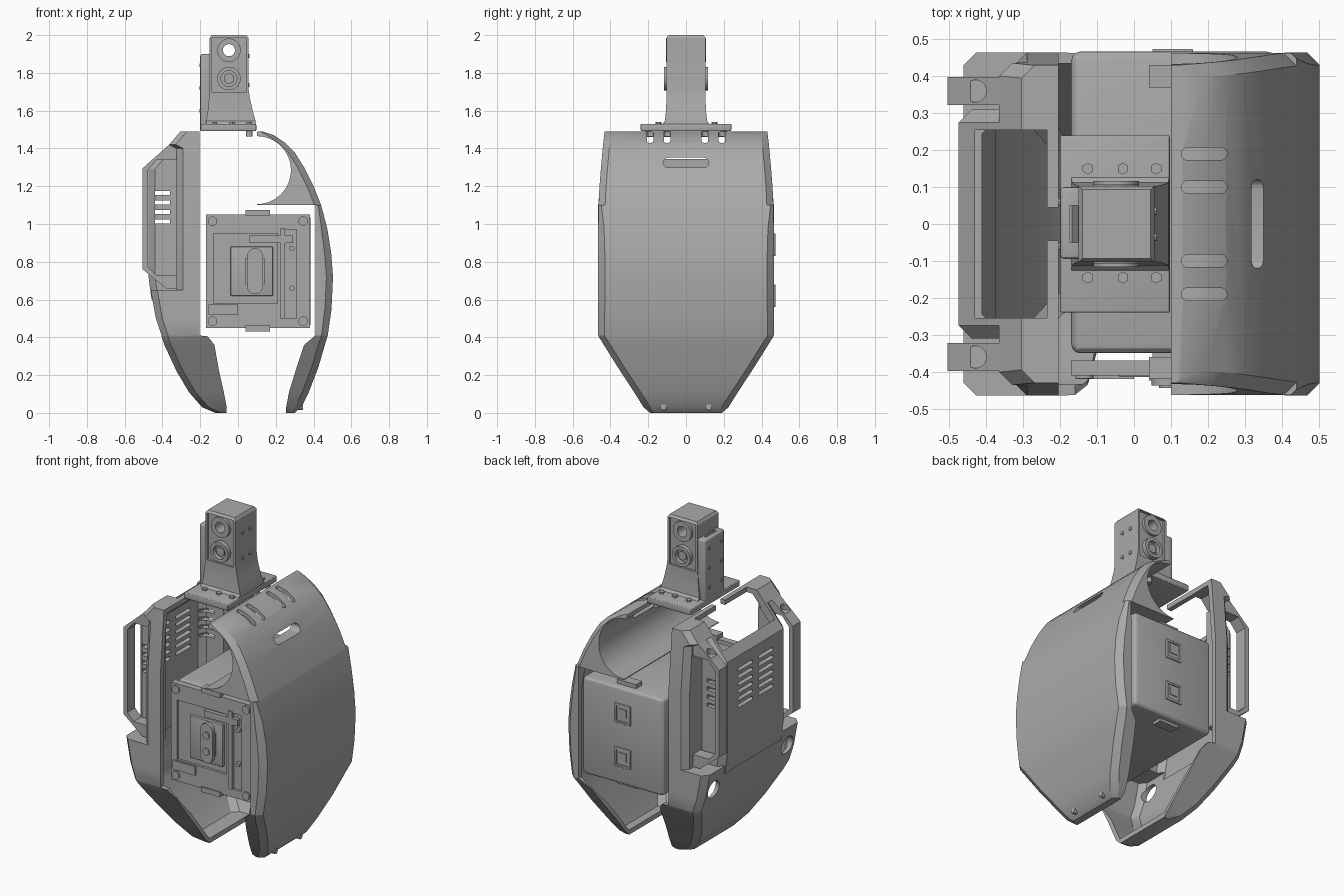
import bpy, bmesh, math
from mathutils import Matrix

if "Cube" in bpy.data.objects:
    bpy.data.objects.remove(bpy.data.objects["Cube"])

grey = bpy.data.materials.new("plain grey")
grey.use_nodes = True
COLOR = (0.4, 0.4, 0.4, 1)
grey.diffuse_color = COLOR
grey.node_tree.nodes["Principled BSDF"].inputs["Base Color"].default_value = COLOR


def make(name, bm, bevel=0.0):
    bmesh.ops.recalc_face_normals(bm, faces=bm.faces)
    if bevel:
        bmesh.ops.bevel(bm, geom=bm.edges[:], offset=bevel, segments=3,
                        profile=0.5, affect='EDGES', clamp_overlap=True)
    me = bpy.data.meshes.new(name)
    bm.to_mesh(me)
    bm.free()
    ob = bpy.data.objects.new(name, me)
    bpy.context.collection.objects.link(ob)
    me.materials.append(grey)
    return ob


def box(name, x, y, z, bevel=0.0):
    bm = bmesh.new()
    size = [b - a for a, b in (x, y, z)]
    mid = [(a + b) / 2 for a, b in (x, y, z)]
    bmesh.ops.create_cube(bm, size=1, matrix=Matrix.Translation(mid) @ Matrix.Diagonal((*size, 1)))
    return make(name, bm, bevel)


def cyl(name, center, r, depth, axis='Y', sides=32):
    bm = bmesh.new()
    turn = {'X': Matrix.Rotation(math.pi / 2, 4, 'Y'),
            'Y': Matrix.Rotation(math.pi / 2, 4, 'X'), 'Z': Matrix()}[axis]
    bmesh.ops.create_cone(bm, cap_ends=True, segments=sides, radius1=r, radius2=r,
                          depth=depth, matrix=Matrix.Translation(center) @ turn)
    return make(name, bm)


def rings_solid(name, rings):
    bm = bmesh.new()
    loops = [[bm.verts.new(p) for p in ring] for ring in rings]
    for a, b in zip(loops, loops[1:]):
        for i in range(len(a)):
            j = (i + 1) % len(a)
            bm.faces.new((a[i], a[j], b[j], b[i]))
    bm.faces.new(loops[0])
    bm.faces.new(loops[-1])
    return make(name, bm)


def prism(name, pts, y0, y1):
    return rings_solid(name, [[(x, y, z) for x, z in pts] for y in (y0, y1)])


def body(name, stations, s, inset=0.0, c=0.035):
    """Chamfered solid from (z, outer x, inner x, half width); s is the outward side."""
    rings = []
    for z, xo, xi, h in stations:
        if inset:
            xo, xi, h = xo - s * inset, xi - s * 0.5, h - inset
            z = z - inset if z > 0.3 else z
        k = min(c, abs(xo - xi) * 0.5)
        rings.append([(xi, -h, z), (xo - s * k, -h, z), (xo, k - h, z),
                      (xo, h - k, z), (xo - s * k, h, z), (xi, h, z)])
    return rings_solid(name, rings)


def combine(ob, other, op='DIFFERENCE'):
    mod = ob.modifiers.new("cut", 'BOOLEAN')
    mod.operation, mod.solver, mod.object = op, 'EXACT', other
    bpy.context.view_layer.objects.active = ob
    bpy.ops.object.modifier_apply(modifier=mod.name)
    bpy.data.objects.remove(other)


def capsule(name, center, half, r, axis, depth):
    """Rounded slot running along y, pushed through along x or z."""
    x, y, z = center
    pts = [(half * sg + r * math.cos(a), r * math.sin(a))
           for sg, start in ((1, -90), (-1, 90))
           for a in [math.radians(start + 22.5 * i) for i in range(9)]]
    if axis == 'X':
        rings = [[(x + d, y + u, z + v) for u, v in pts] for d in (-depth, depth)]
    elif axis == 'Y':
        rings = [[(x + v, y + d, z + u) for u, v in pts] for d in (-depth, depth)]
    else:
        rings = [[(x + u, y + v, z + d) for u, v in pts] for d in (-depth, depth)]
    return rings_solid(name, rings)


# Chest shell: curved front, open inside, round arm openings
chest = [(0, .30, .255, .19), (.03, .335, .255, .225), (.11, .375, .27, .275), (.24, .425, .31, .36),
         (.36, .46, .35, .435), (.41, .475, .41, .465), (.55, .495, .41, .465), (.72, .503, .41, .465),
         (.85, .493, .41, .465), (.98, .472, .41, .465), (1.1, .44, .41, .463), (1.1, .44, .1, .463),
         (1.2, .40, .1, .458), (1.3, .35, .1, .45), (1.38, .3, .1, .443), (1.43, .25, .1, .438),
         (1.47, .19, .1, .433), (1.49, .13, .1, .43)]
chest_shell = body("chest_shell", chest, 1)
combine(chest_shell, body("cutter", chest[1:11], 1, .03))
combine(chest_shell, cyl("cutter", (.1, 0, 1.285), .18, 2, sides=64))
for y in (-.19, -.1, .1, .19):
    combine(chest_shell, capsule("cutter", (.19, y, 1.45), .045, .017, 'Z', .12))
combine(chest_shell, capsule("cutter", (.35, 0, 1.325), .095, .026, 'X', .15))
for y in (-.12, .12):
    cyl("chest_bolt", (.33, y, .03), .016, .03, 'X', 12)

# Back shell: lower scoop, side wings and a raised central housing
back = [(0, -.12, -.06, .19), (.03, -.19, -.06, .225), (.11, -.26, -.075, .275), (.22, -.325, -.1, .345),
        (.36, -.39, -.125, .435), (.405, -.405, -.16, .463), (.41, -.405, -.205, .465),
        (.5, -.435, -.205, .465), (.65, -.462, -.205, .465), (.65, -.325, -.205, .465),
        (1.1, -.325, -.205, .465), (1.4, -.325, -.205, .438), (1.42, -.365, -.205, .436),
        (1.49, -.305, -.205, .43)]
housing = [(.6, -.458, -.205, .31), (.73, -.475, -.205, .31), (1.29, -.475, -.205, .31),
           (1.49, -.305, -.205, .31)]
back_shell = body("back_shell", back, -1)
combine(back_shell, body("housing", housing, -1), 'UNION')
combine(back_shell, body("cutter", back[1:], -1, .03))
combine(back_shell, body("cutter", housing, -1, .03))
combine(back_shell, box("cutter", (-.43, -.235), (-.255, .255), (1.3, 1.6)))
combine(back_shell, box("cutter", (-.24, -.19), (-.045, .045), (1.44, 1.6)))
for i in range(4):
    combine(back_shell, box("cutter", (-.44, -.36), (-.5, .5), (1.003 + .05 * i, 1.025 + .05 * i)))
for side in (-1, 1):
    for i in range(6):
        combine(back_shell, capsule("cutter", (-.46, side * .1, .98 + .045 * i), .06, .011, 'X', .06))
    combine(back_shell, cyl("cutter", (-.45, side * .36, .53), .055, .2, 'X'))

# Carry handles either side of the housing
handle = [(-.315, 1.42), (-.365, 1.42), (-.505, 1.295), (-.505, .76), (-.375, .655), (-.315, .655),
          (-.315, .73), (-.435, .73), (-.477, .775), (-.477, 1.285), (-.43, 1.34), (-.315, 1.34)]
for side, label in ((-1, "right"), (1, "left")):
    h = prism("handle_" + label, handle, side * .36 - .038, side * .36 + .038)
    combine(h, cyl("cutter", (-.43, side * .36, 1.4), .03, .1, 'Z'))

# Battery case with two latches and mounting tabs
box("battery_case", (-.17, .385), (-.35, .467), (.45, 1.05), .025)
for z in (.62, .89):
    latch = box("latch_frame", (.05, .16), (.455, .474), (z - .06, z + .06), .004)
    combine(latch, box("cutter", (.065, .145), (.468, .5), (z - .045, z + .045)))
    box("latch_button", (.08, .13), (.46, .473), (z - .02, z + .03))
for lo in (.432, 1.045):
    for y in (-.39, .40):
        box("case_tab", (.04, .17), (y - .03, y + .03), (lo, lo + .03))

# Front mounting plate with stepped panels, rail and screws
plate = box("mount_plate", (-.17, .38), (-.41, -.37), (.45, 1.05))
combine(plate, box("cutter", (-.13, .21), (-.43, -.395), (.58, .95)))
combine(plate, box("cutter", (.225, .31), (-.43, -.395), (.5, .97)))
box("plate_spacer", (.05, .3), (-.375, -.345), (.5, 1))
box("centre_pad", (-.04, .185), (-.415, -.39), (.62, .88), .004)
box("pad_step", (.04, .14), (-.424, -.41), (.68, .82))
capsule("centre_grip", (.09, -.425, .75), .08, .042, 'Y', .012)
for z in (.7, .8):
    cyl("grip_button", (.09, -.438, z), .022, .012, sides=20)
box("lower_block", (-.155, 0), (-.42, -.4), (.52, .575))
box("side_rail", (.225, .25), (-.418, -.38), (.5, .98))
box("upper_clip", (.06, .29), (-.418, -.39), (.9, .94))
for z in (.66, .87):
    cyl("rail_screw", (.285, -.4, z), .014, .025, sides=12)
for x in (-.135, .345):
    for z in (.485, 1.015):
        cyl("corner_screw", (x, -.412, z), .025, .014, sides=24)

# Neck base with bolts
box("neck_base", (-.2, .097), (-.24, .24), (1.492, 1.53), .006)
for x in (-.125, -.03, .06):
    for y in (-.145, .15):
        cyl("base_bolt", (x, y, 1.532), .016, .016, 'Z', 6)
for y in (-.2, -.1, .1, .2):
    cyl("base_stud", (.06, y, 1.48), .018, .035, 'Z', 12)

# Flared sensor tower, recessed on both faces with a bored upper opening
profile = [(1.525, -.17, .095, .13), (1.545, -.168, .093, .112), (1.6, -.16, .078, .106),
           (1.67, -.153, .062, .103), (1.72, -.15, .055, .103), (1.985, -.15, .055, .103),
           (2.0, -.14, .045, .093)]
tower = rings_solid("sensor_tower", [[(a, -h, z), (b, -h, z), (b, h, z), (a, h, z)]
                                     for z, a, b, h in profile])
for side in (-1, 1):
    combine(tower, box("cutter", (-.138, .042), sorted((side * .09, side * .2)), (1.695, 1.985)))
combine(tower, cyl("cutter", (-.048, 0, 1.92), .032, 1))
for side in (-1, 1):
    for z, depth in ((1.92, .022), (1.77, .032)):
        ring = cyl("lens_ring", (-.048, side * (.085 + depth / 2), z), .062, depth, sides=48)
        combine(ring, cyl("cutter", (-.048, side * .1, z), .042 if z < 1.9 else .032, .2))
    cyl("lens_hub", (-.048, side * .095, 1.77), .03, .02, sides=6)
for y in (-.035, .035):
    for z in (1.735, 1.89):
        cyl("tower_bolt", (.055, y, z), .011, .012, 'X', 8)

# Rear cable bracket behind the tower
bracket = box("rear_bracket", (-.2, -.14), (-.095, .1), (1.5, 1.9), .012)
combine(bracket, box("cutter", (-.175, -.152), (-.05, .05), (1.55, 2)))
for z in (1.6, 1.72, 1.84):
    for y in (-.06, .06):
        cyl("bracket_bolt", (-.2, y, z), .01, .01, 'X', 8)

# Smooth curved surfaces while keeping creases
for ob in bpy.context.scene.objects:
    if ob.type == 'MESH' and ob.data.materials and ob.data.materials[0] == grey:
        bpy.ops.object.select_all(action='DESELECT')
        ob.select_set(True)
        bpy.context.view_layer.objects.active = ob
        bpy.ops.object.shade_smooth_by_angle(angle=math.radians(25))
